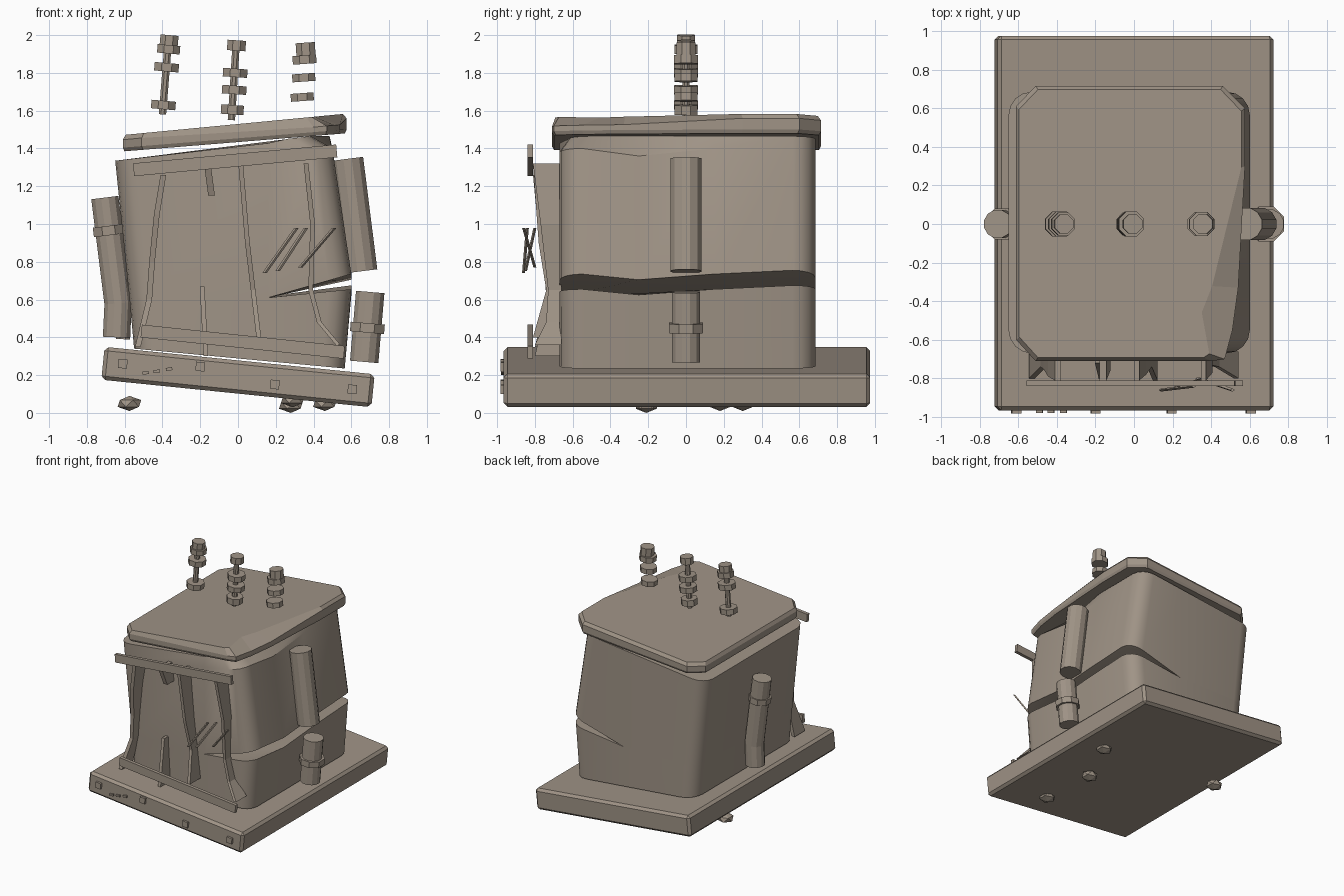
import bpy, bmesh, math
from mathutils import Vector, Matrix

if "Cube" in bpy.data.objects:
    bpy.data.objects.remove(bpy.data.objects["Cube"])

mat = bpy.data.materials.new("weathered_grey_brown")
mat.diffuse_color = (0.35, 0.295, 0.24, 1)
mat.use_nodes = True
mat.node_tree.nodes["Principled BSDF"].inputs["Base Color"].default_value = mat.diffuse_color


def finish(name, bm, smooth=None):
    bmesh.ops.recalc_face_normals(bm, faces=bm.faces)
    me = bpy.data.meshes.new(name)
    bm.to_mesh(me)
    bm.free()
    me.materials.append(mat)
    ob = bpy.data.objects.new(name, me)
    bpy.context.collection.objects.link(ob)
    if smooth:
        bpy.ops.object.select_all(action='DESELECT')
        ob.select_set(True)
        bpy.context.view_layer.objects.active = ob
        bpy.ops.object.shade_smooth_by_angle(angle=math.radians(smooth))
    return ob


def loft(name, rings, smooth=None):
    """Skin closed rings of equal length and cap both ends."""
    bm = bmesh.new()
    rows = [[bm.verts.new(p) for p in r] for r in rings]
    n = len(rows[0])
    for a, b in zip(rows, rows[1:]):
        for i in range(n):
            bm.faces.new((a[i], a[(i + 1) % n], b[(i + 1) % n], b[i]))
    caps = [bm.faces.new(rows[0]), bm.faces.new(rows[-1])]
    bmesh.ops.triangulate(bm, faces=caps)
    return finish(name, bm, smooth)


def slab(name, center, size, tilt=0, bevel=0):
    """Box rotated about the y axis."""
    bm = bmesh.new()
    bmesh.ops.create_cube(bm, size=1, matrix=Matrix.Diagonal((*size, 1)))
    if bevel:
        bmesh.ops.bevel(bm, geom=bm.edges[:], offset=bevel, segments=1, affect='EDGES')
    bm.transform(Matrix.Translation(center) @ Matrix.Rotation(math.radians(tilt), 4, 'Y'))
    return finish(name, bm)


def tube(name, path, r, n=8, y=0.0):
    """Solid pipe through (x, z) points; end rings square to the path."""
    pts = [Vector((x, y, z)) for x, z in path]
    rings = []
    for i, p in enumerate(pts):
        d = (pts[min(i + 1, len(pts) - 1)] - pts[max(i - 1, 0)]).normalized()
        side = Vector((0, 1, 0)).cross(d)
        rings.append([p + r * (math.cos(t) * side + math.sin(t) * Vector((0, 1, 0)))
                      for t in (2 * math.pi * (k + .5) / n for k in range(n))])
    return loft(name, rings)


def disc(name, x, z, r, h, lean):
    dx, dz = math.sin(math.radians(lean)) * h / 2, math.cos(math.radians(lean)) * h / 2
    return tube(name, [(x - dx, z - dz), (x + dx, z + dz)], r)


def fin(name, path, w, back=-0.66):
    """Bent upright plate; path holds (x, z, front y)."""
    loft(name, [[(x - w / 2, yf, z), (x + w / 2, yf, z), (x + w / 2, back, z), (x - w / 2, back, z)]
                for x, z, yf in path])


# Tilted base plate with front bolts and tags
slab("base_plate", (0, 0.005, 0.19), (1.437, 1.94, 0.175), 5.8, 0.02)
for x, z in ((-0.61, 0.26), (-0.2, 0.245), (0.195, 0.15), (0.605, 0.125)):
    slab("base_bolt", (x, -0.97, z), (0.048, 0.025, 0.048), 5.8)
for x, z in ((-0.49, 0.212), (-0.43, 0.22), (-0.365, 0.232)):
    slab("base_tag", (x, -0.97, z), (0.034, 0.02, 0.016), -8)

# Rubble lumps below the base
for x, y, z in ((-0.575, 0.3, 0.05), (0.29, -0.72, 0.07), (0.28, -0.21, 0.04), (0.46, 0.18, 0.05)):
    bm = bmesh.new()
    bmesh.ops.create_icosphere(bm, subdivisions=1, radius=1,
                               matrix=Matrix.Translation((x, y, z)) @ Matrix.Diagonal((0.07, 0.065, 0.04, 1)))
    finish("rubble_lump", bm)


# Tank: rounded cross-sections split by a wedge-shaped crack
def section(xl, xr, zf, r=0.12, y0=-0.67, y1=0.685):
    pts = []

    def corner(cx, cy, start):
        for k in range(5):
            t = math.radians(start + 22.5 * k)
            pts.append((cx + r * math.cos(t), cy + r * math.sin(t)))
    corner(xl + r, y0 + r, 180)
    pts.append((0.16, y0))
    corner(xr - r, y0 + r, 270)
    pts.extend([(xr, -0.25), (xr, 0.15)])
    corner(xr - r, y1 - r, 0)
    pts.append((0.1, y1))
    corner(xl + r, y1 - r, 90)
    return [(x, y, zf(x, y)) for x, y in pts]


def line(x0, z0, x1, z1):
    return lambda x, y: z0 + (z1 - z0) * (x - x0) / (x1 - x0)


def crack(rise):
    def f(x, y):
        t = max(0, (x - 0.16) / 0.44)
        wave = -0.03 if abs(y + 0.25) < 0.01 else (0.02 if y > 0.4 else 0)
        return 0.61 + t * (rise + wave)
    return f


loft("tank_lower", [section(-0.55, 0.565, line(-0.55, 0.34, 0.565, 0.235)),
                    section(-0.575, 0.6, crack(0.045))], 30)
shoulder_line = line(-0.63, 1.2, 0.5, 1.4)
shoulder = section(-0.636, 0.5, lambda x, y: shoulder_line(x, y) - (0.04 if abs(y + 0.25) < 0.01 else 0))
rim = [(x - 0.1, y + 0.05, z) if x > 0.3 and y < -0.2 else (x, y, z)
       for x, y, z in section(-0.65, 0.485, line(-0.65, 1.335, 0.485, 1.465))]
loft("tank_upper", [section(-0.575, 0.6, crack(0.125)), shoulder, rim], 30)

# Lid with a crushed front right corner
left = [(0.46, 0.715), (-0.51, 0.715), (-0.61, 0.61), (-0.61, -0.6), (-0.51, -0.71)]
outer = left + [(0.40, -0.71), (0.47, -0.70), (0.51, -0.55), (0.54, -0.33), (0.575, 0.3), (0.575, 0.6)]
inner = left + [(0.37, -0.71), (0.40, -0.69), (0.36, -0.47), (0.415, -0.33), (0.57, 0.3), (0.57, 0.6)]
low, high = line(-0.6, 1.385, 0.57, 1.48), line(-0.62, 1.47, 0.56, 1.583)


def lid_ring(shape, s, zf, dz=0):
    return [(x * s, y * s, zf(x * s, y) + dz) for x, y in shape]


loft("lid", [lid_ring(outer, 0.985, low), lid_ring(outer, 1, low, 0.02),
             [(x, y, high(x, y) - (0.055 if y < 0.2 and x > 0.38 else 0.025)) for x, y in outer],
             lid_ring(inner, 0.975, high)])

# Terminal stacks floating above the lid
stacks = (
    (5, [(-0.40, 1.58), (-0.372, 1.93)],
     [(-0.395, 1.63, .07, .045), (-0.378, 1.83, .07, .045), (-0.367, 1.925, .065, .045), (-0.365, 1.97, .052, .06)]),
    (4, [(-0.035, 1.55), (-0.01, 1.95)],
     [(-0.03, 1.605, .065, .05), (-0.02, 1.71, .07, .045), (-0.015, 1.80, .07, .045), (-0.008, 1.945, .053, .055)]),
    (-4, None,
     [(0.34, 1.672, .066, .042), (0.348, 1.775, .066, .042), (0.352, 1.87, .068, .045), (0.358, 1.925, .055, .07)]),
)
for lean, rod, discs in stacks:
    if rod:
        tube("terminal_rod", rod, 0.021)
    for d in discs:
        disc("terminal_disc", *d, lean)

# Side cylinders, bent and broken, with collars
tube("right_cylinder_upper", [(0.655, 0.75), (0.58, 1.345)], 0.086, 12)
tube("right_cylinder_lower", [(0.668, 0.27), (0.70, 0.64)], 0.078, 12)
disc("right_collar", 0.685, 0.45, 0.098, 0.05, 5)
tube("left_cylinder", [(-0.705, 1.14), (-0.635, 0.58), (-0.643, 0.4)], 0.075, 12)
tube("left_cylinder_stub", [(-0.61, 0.39), (-0.597, 0.71)], 0.04, 8)
disc("left_collar", -0.685, 0.965, 0.088, 0.05, -7)

# Front rack: two rails with warped fins between them
slab("rail_top", (-0.015, -0.825, 1.337), (1.08, 0.028, 0.068), -5.3)
slab("rail_bottom", (0.025, -0.825, 0.377), (1.08, 0.028, 0.068), 6)
fin("fin_left", [(-0.395, 1.26, -0.81), (-0.43, 1.05, -0.79), (-0.455, 0.8, -0.75),
                 (-0.47, 0.6, -0.74), (-0.53, 0.35, -0.8)], 0.03)
fin("fin_middle", [(0.015, 1.31, -0.81), (0.05, 0.9, -0.78), (0.08, 0.65, -0.74), (0.11, 0.4, -0.81)], 0.025)
fin("fin_right", [(0.36, 1.32, -0.81), (0.395, 1.0, -0.77), (0.385, 0.65, -0.73),
                  (0.43, 0.48, -0.74), (0.53, 0.36, -0.8)], 0.025)
fin("fin_stub_top", [(-0.16, 1.3, -0.81), (-0.14, 1.15, -0.76)], 0.035)
fin("fin_stub_bottom", [(-0.19, 0.67, -0.72), (-0.17, 0.30, -0.8)], 0.025)

# Loose metal slivers in front of the rack
for x0, z0, x1, z1, y0, y1 in ((0.14, 0.74, 0.31, 0.98, -0.86, -0.84),
                               (0.21, 0.75, 0.36, 0.98, -0.85, -0.80),
                               (0.33, 0.77, 0.51, 0.98, -0.80, -0.86)):
    loft("sliver", [[(x - 0.012, y, z), (x, y - 0.008, z), (x + 0.012, y, z), (x, y + 0.008, z)]
                    for x, y, z in ((x0, y0, z0), (x1, y1, z1))])
